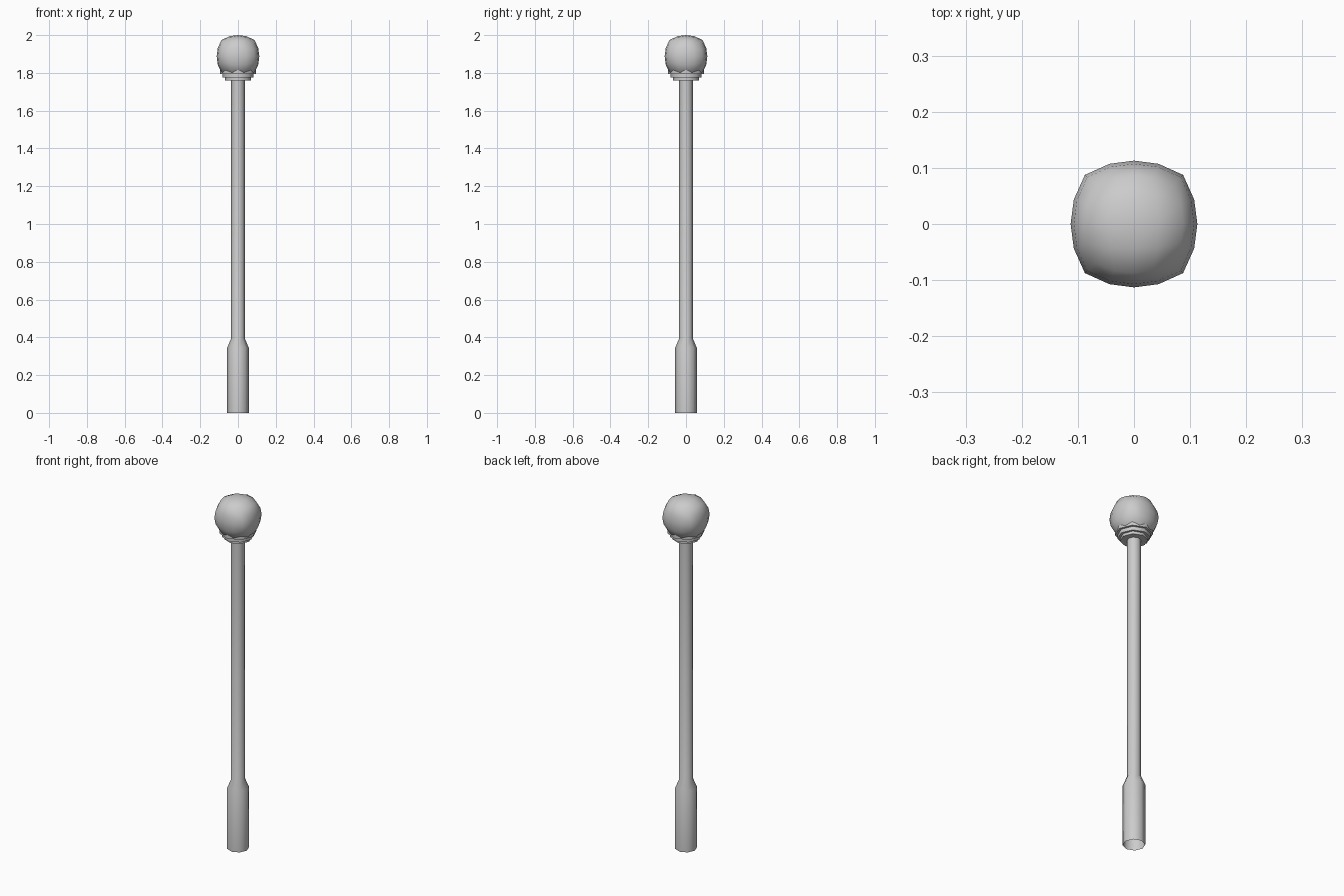
import bpy, bmesh, math

if "Cube" in bpy.data.objects:
    bpy.data.objects.remove(bpy.data.objects["Cube"])

SIDES = 8


def lathe(name, profile, smooth=True):
    """Revolve an open (radius, z) profile around the z axis."""
    bm = bmesh.new()
    rings = []
    for r, z in profile:
        rings.append([bm.verts.new((r * math.cos(2 * math.pi * i / SIDES),
                                    r * math.sin(2 * math.pi * i / SIDES), z))
                      for i in range(SIDES)])
    for low, high in zip(rings, rings[1:]):
        for i in range(SIDES):
            j = (i + 1) % SIDES
            bm.faces.new((low[i], low[j], high[j], high[i]))
    return finish(name, bm, 50 if smooth else 0)


def finish(name, bm, angle):
    me = bpy.data.meshes.new(name)
    bm.to_mesh(me)
    bm.free()
    ob = bpy.data.objects.new(name, me)
    bpy.context.collection.objects.link(ob)
    if angle:
        bpy.ops.object.select_all(action='DESELECT')
        ob.select_set(True)
        bpy.context.view_layer.objects.active = ob
        bpy.ops.object.shade_smooth_by_angle(angle=math.radians(angle))
    return ob


# Post: thick foot, short taper, slim shaft (open at the bottom)
lathe("post", [(0.057, 0), (0.057, 0.345), (0.036, 0.395), (0.036, 1.76)])

# Stepped collar under the globe
lathe("collar", [(0.036, 1.76), (0.07, 1.76), (0.07, 1.775),
                 (0.083, 1.775), (0.083, 1.795), (0.096, 1.795),
                 (0.096, 1.815), (0.06, 1.815)])

# Globe: gridded cube rounded into a slightly boxy ball
bm = bmesh.new()
bmesh.ops.create_cube(bm, size=2)
bmesh.ops.subdivide_edges(bm, edges=bm.edges[:], cuts=3, use_grid_fill=True)


def bulge(a, b, c):
    return a * math.sqrt(1 - 0.4 * (b * b + c * c) + 0.18 * b * b * c * c)


for v in bm.verts:
    x, y, z = v.co
    v.co = (0.113 * bulge(x, y, z), 0.113 * bulge(y, z, x),
            1.887 + 0.113 * bulge(z, x, y))
finish("globe", bm, 60)
